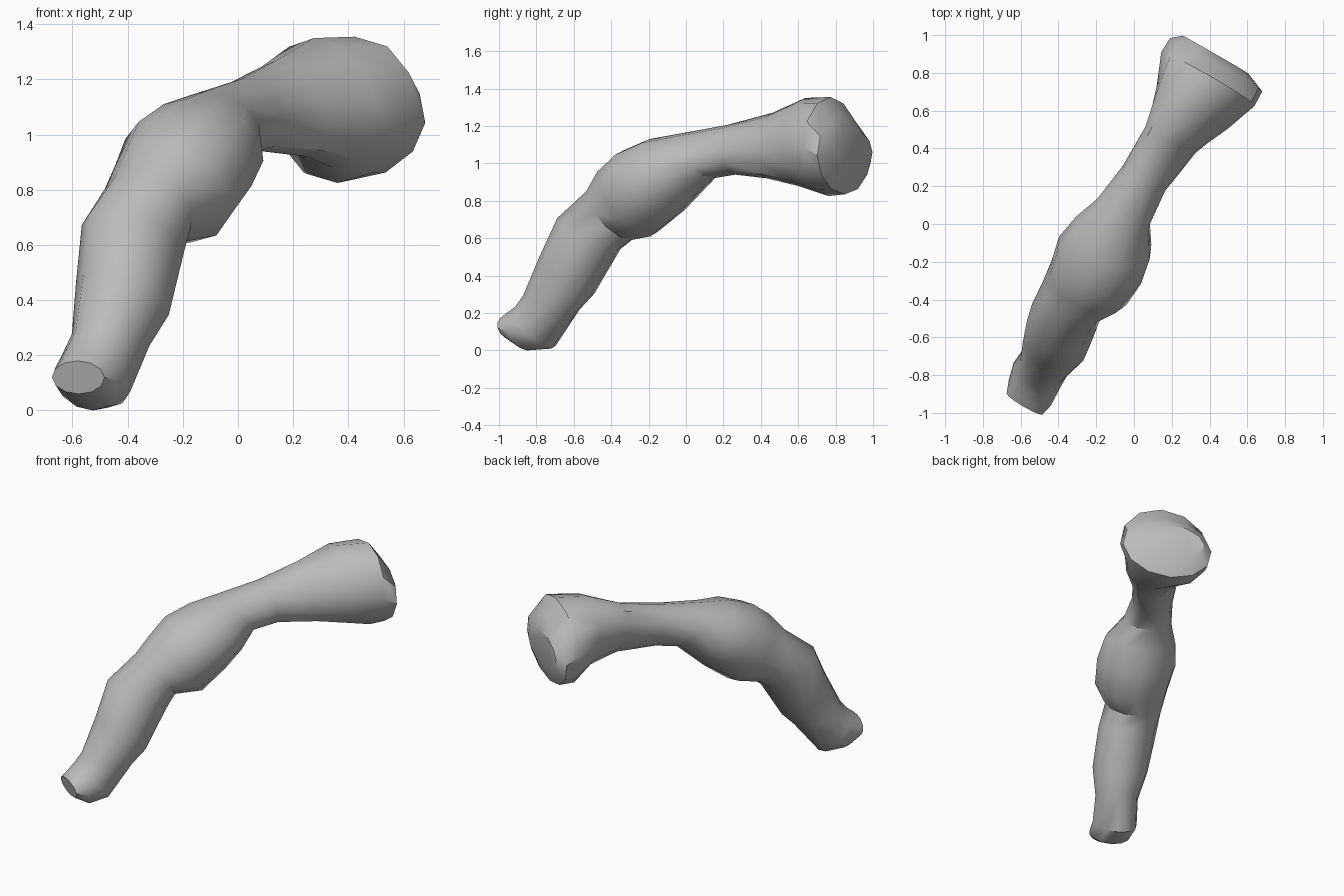
import bpy, bmesh, math
from mathutils import Vector

if "Cube" in bpy.data.objects:
    bpy.data.objects.remove(bpy.data.objects["Cube"])

# Horizontal axes: along the limb and across it
ALONG = Vector((0.5, 0.866, 0))
ACROSS = Vector((0.866, -0.5, 0))
UP = Vector((0, 0, 1))
SIDES = 12

# Sections: outer (along, across, z), inner (along, across, z), half width
sections = [
    ((-1.13, -.02, .18), (-1.10, -.03, .06), .11),
    ((-1.10, -.03, .21), (-1.00, -.03, .0), .13),
    ((-1.05, -.04, .25), (-.86, -.05, .01), .14),
    ((-1.01, -.04, .30), (-.70, -.04, .21), .135),
    ((-.90, -.05, .52), (-.62, -.04, .29), .175),
    ((-.81, -.08, .72), (-.47, -.06, .53), .185),
    ((-.62, -.07, .87), (-.40, -.10, .59), .18),
    ((-.53, -.05, .98), (-.25, -.05, .61), .23),
    ((-.42, -.06, 1.07), (-.09, -.06, .73), .25),
    ((-.26, -.06, 1.13), (.02, -.06, .83), .225),
    ((-.08, -.08, 1.16), (.12, -.08, .92), .155),
    ((.20, -.09, 1.205), (.27, -.06, .94), .13),
    ((.47, -.11, 1.27), (.50, .0, .92), .142),
    ((.69, -.08, 1.35), (.69, .0, .88), .22),
    ((.88, -.02, 1.355), (.84, -.07, .825), .285),
    ((.955, -.02, 1.25), (.94, -.07, .835), .282),
    ((.995, -.06, 1.18), (.99, -.09, .94), .20),
]

bone = bpy.data.materials.new("plain grey")
bone.use_nodes = True
colour = (0.5, 0.5, 0.5, 1)
bone.diffuse_color = colour
bone.node_tree.nodes["Principled BSDF"].inputs["Base Color"].default_value = colour


def place(along, across, z):
    return ALONG * along + ACROSS * across + UP * z


# Loft the tapered, bent limb through its sections
bm = bmesh.new()
rings = []
for outer, inner, half in sections:
    outer, inner = place(*outer), place(*inner)
    middle = (outer + inner) / 2
    reach = (outer - inner) / 2
    ring = []
    for k in range(SIDES):
        a = math.tau * k / SIDES
        ring.append(bm.verts.new(middle + reach * math.cos(a) + ACROSS * half * math.sin(a)))
    rings.append(ring)
for lower, upper in zip(rings, rings[1:]):
    for k in range(SIDES):
        n = (k + 1) % SIDES
        bm.faces.new((lower[k], lower[n], upper[n], upper[k]))
bm.faces.new(rings[0])
bm.faces.new(rings[-1])
bmesh.ops.recalc_face_normals(bm, faces=bm.faces[:])

mesh = bpy.data.meshes.new("bent_limb")
bm.to_mesh(mesh)
bm.free()
mesh.materials.append(bone)
limb = bpy.data.objects.new("bent_limb", mesh)
bpy.context.collection.objects.link(limb)

# Smooth body with crisp edges at the ends
bpy.ops.object.select_all(action='DESELECT')
limb.select_set(True)
bpy.context.view_layer.objects.active = limb
bpy.ops.object.shade_smooth_by_angle(angle=math.radians(35))
